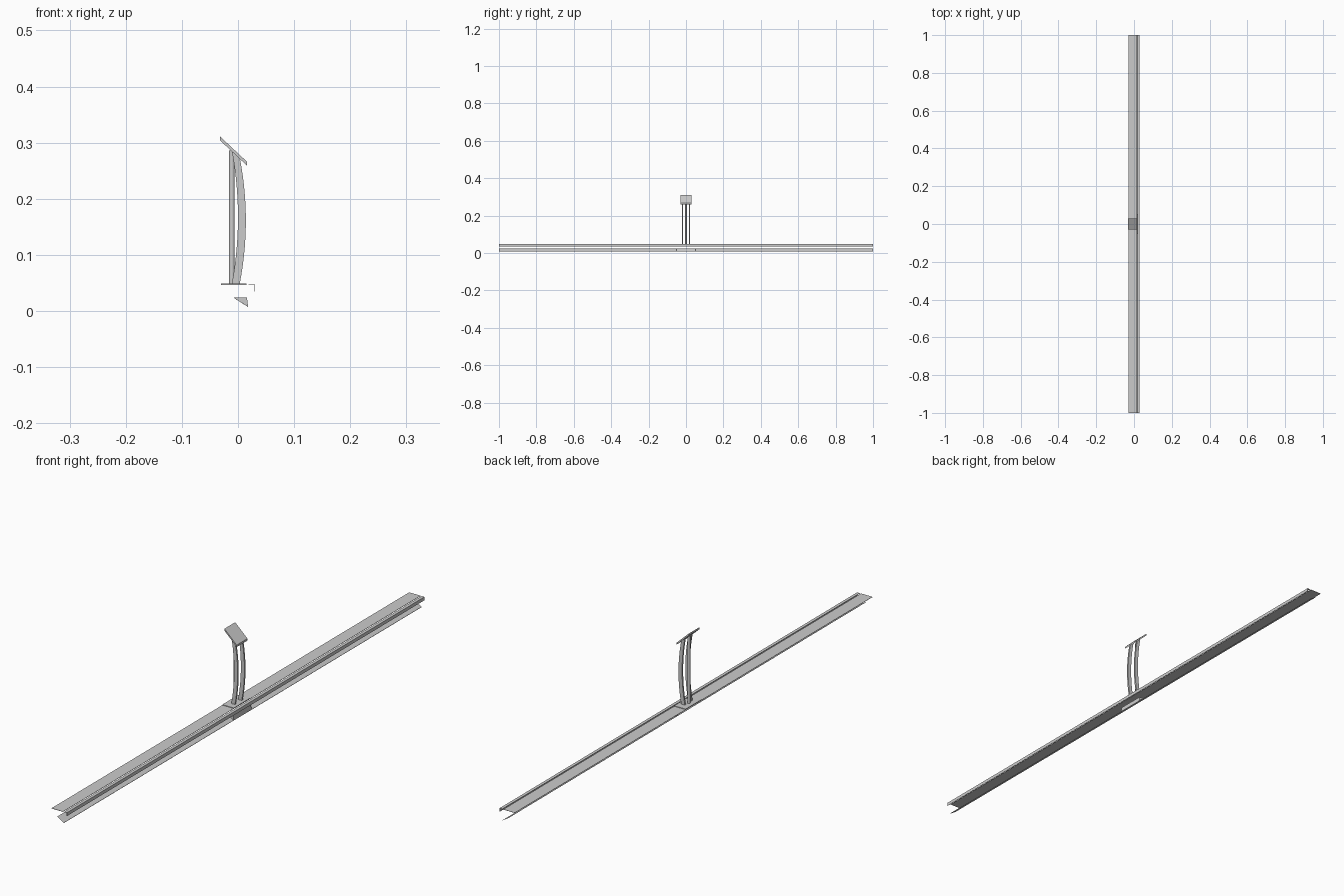
import bpy, bmesh, math

if "Cube" in bpy.data.objects:
    bpy.data.objects.remove(bpy.data.objects["Cube"])


def extrude_profile(name, pts, y0, y1):
    """Closed x-z profile extruded along y."""
    bm = bmesh.new()
    face = bm.faces.new([bm.verts.new((x, y0, z)) for x, z in pts])
    ext = bmesh.ops.extrude_face_region(bm, geom=[face])
    moved = [v for v in ext["geom"] if isinstance(v, bmesh.types.BMVert)]
    bmesh.ops.translate(bm, verts=moved, vec=(0, y1 - y0, 0))
    bmesh.ops.recalc_face_normals(bm, faces=bm.faces)
    me = bpy.data.meshes.new(name)
    bm.to_mesh(me)
    bm.free()
    ob = bpy.data.objects.new(name, me)
    bpy.context.collection.objects.link(ob)
    return ob


def rect(x0, x1, z0, z1):
    return [(x0, z0), (x1, z0), (x1, z1), (x0, z1)]


# long top sheet, and the folded strip in front of its narrow slot
extrude_profile("top_sheet", rect(-0.03, 0.015, 0.046, 0.047), -1, 1)
extrude_profile("front_strip", [(0.019, 0.046), (0.029, 0.046), (0.029, 0.035),
                                (0.030, 0.035), (0.030, 0.047), (0.019, 0.047)], -1, 1)

# sloping lower sheet with a solid block filling its middle
extrude_profile("lower_sheet", [(-0.007, 0.023), (0.018, 0.007),
                                (0.018, 0.008), (-0.007, 0.024)], -1, 1)
extrude_profile("middle_block", [(-0.007, 0.024), (0.018, 0.007), (0.016, 0.024)], -0.05, 0.05)

# mounting plate under the posts
extrude_profile("mounting_plate", rect(-0.03, 0.015, 0.047, 0.049), -0.045, 0.045)

# straight round rear post
bpy.ops.mesh.primitive_cylinder_add(vertices=16, radius=0.005, depth=0.238,
                                    location=(-0.011, 0, 0.167))
post = bpy.context.object
post.name = "rear_post"
bpy.ops.object.shade_smooth_by_angle(angle=math.radians(40))

# pair of bowed front bars
N = 14
outer, inner = [], []
for i in range(N + 1):
    t = i / N
    bow = 4 * t * (1 - t)
    outer.append((0.003 + 0.011 * bow, 0.048 + 0.226 * t))
    inner.append((-0.011 + 0.011 * bow, 0.048 + 0.238 * t))
for side, y in (("left", -0.019), ("right", 0.019)):
    bar = extrude_profile("bowed_bar_" + side, outer + inner[::-1], y - 0.003, y + 0.003)
    bpy.context.view_layer.objects.active = bar
    bpy.ops.object.select_all(action='DESELECT')
    bar.select_set(True)
    bpy.ops.object.shade_smooth_by_angle(angle=math.radians(40))

# tilted head plate
extrude_profile("head_plate", [(-0.032, 0.304), (0.016, 0.259),
                               (0.016, 0.266), (-0.032, 0.311)], -0.03, 0.03)
